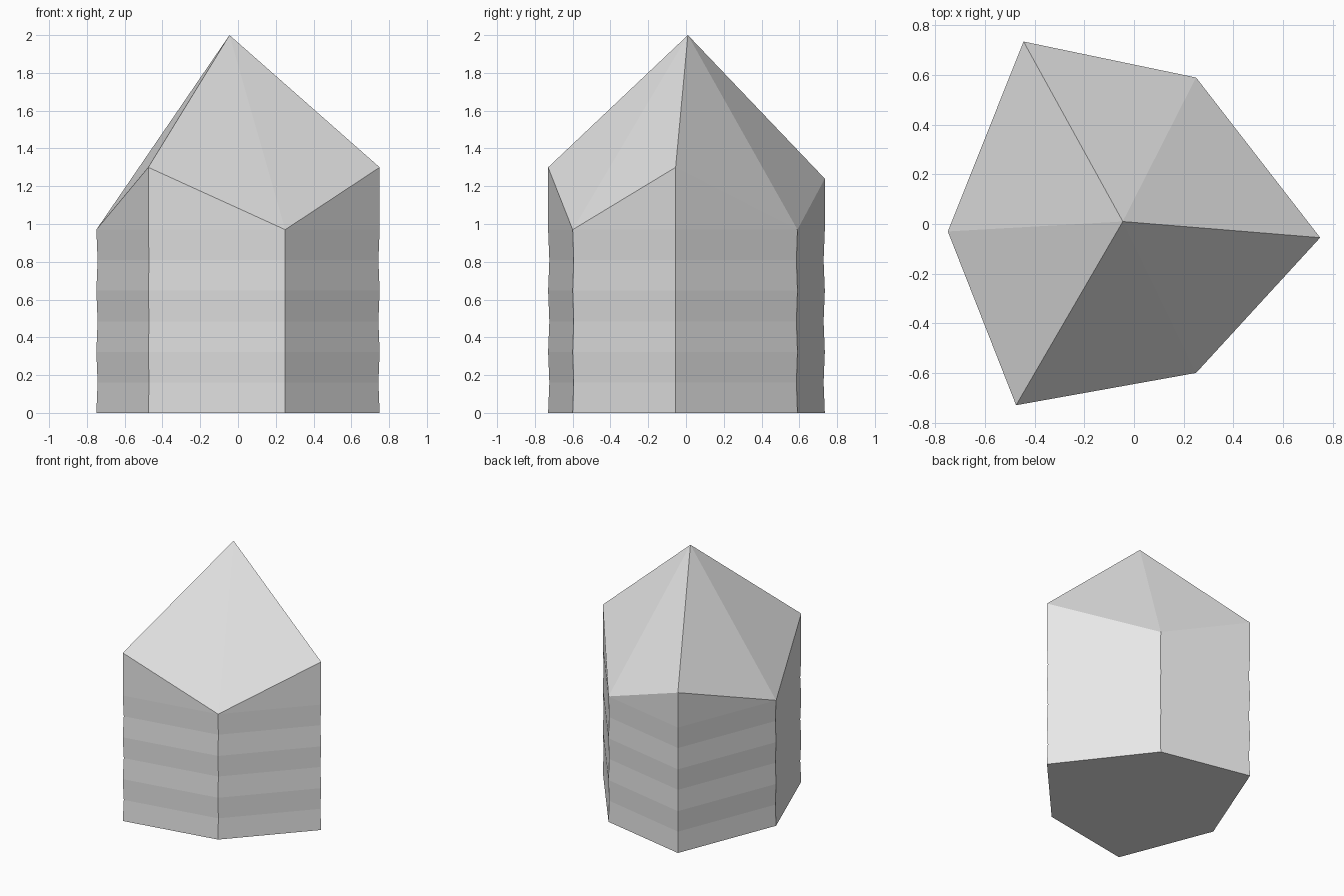
import bpy, bmesh

default_cube = bpy.data.objects.get("Cube")
if default_cube:
    bpy.data.objects.remove(default_cube, do_unlink=True)

# Uneven six-sided outline: x, y and the height of each wall corner
OUTLINE = [(-0.475, -0.73, 1.30), (0.25, -0.60, 0.97), (0.75, -0.055, 1.30),
           (0.25, 0.59, 0.97), (-0.445, 0.735, 1.24), (-0.75, -0.03, 0.97)]
APEX = (-0.045, 0.01, 2.0)
WALL_HEIGHT = 0.97
BANDS = 6
PINCH = 0.991     # every second ring is drawn slightly inwards

stone = bpy.data.materials.new("pale_grey_stone")
stone.use_nodes = True
colour = (0.8, 0.8, 0.8, 1.0)
stone.diffuse_color = colour
stone.node_tree.nodes["Principled BSDF"].inputs["Base Color"].default_value = colour

bm = bmesh.new()

# Rings of the faintly ribbed shaft
rings = []
for i in range(BANDS + 1):
    s = PINCH if i % 2 else 1.0
    z = WALL_HEIGHT * i / BANDS
    rings.append([bm.verts.new((x * s, y * s, z)) for x, y, _ in OUTLINE])

# Zigzag rim: low corners reuse the last ring, high corners rise above it
rim = [bm.verts.new(p) if p[2] > WALL_HEIGHT else v
       for p, v in zip(OUTLINE, rings[-1])]
apex = bm.verts.new(APEX)

bm.faces.new(rings[0][::-1])
for lower, upper in zip(rings, rings[1:] + [rim]):
    for k in range(len(OUTLINE)):
        n = (k + 1) % len(OUTLINE)
        loop = dict.fromkeys([lower[k], lower[n], upper[n], upper[k]])
        bm.faces.new(list(loop))

# Pointed tip
for k in range(len(OUTLINE)):
    bm.faces.new((rim[k], rim[(k + 1) % len(OUTLINE)], apex))

bmesh.ops.recalc_face_normals(bm, faces=bm.faces)
mesh = bpy.data.meshes.new("crystal")
bm.to_mesh(mesh)
bm.free()
mesh.materials.append(stone)
crystal = bpy.data.objects.new("crystal", mesh)
bpy.context.collection.objects.link(crystal)
